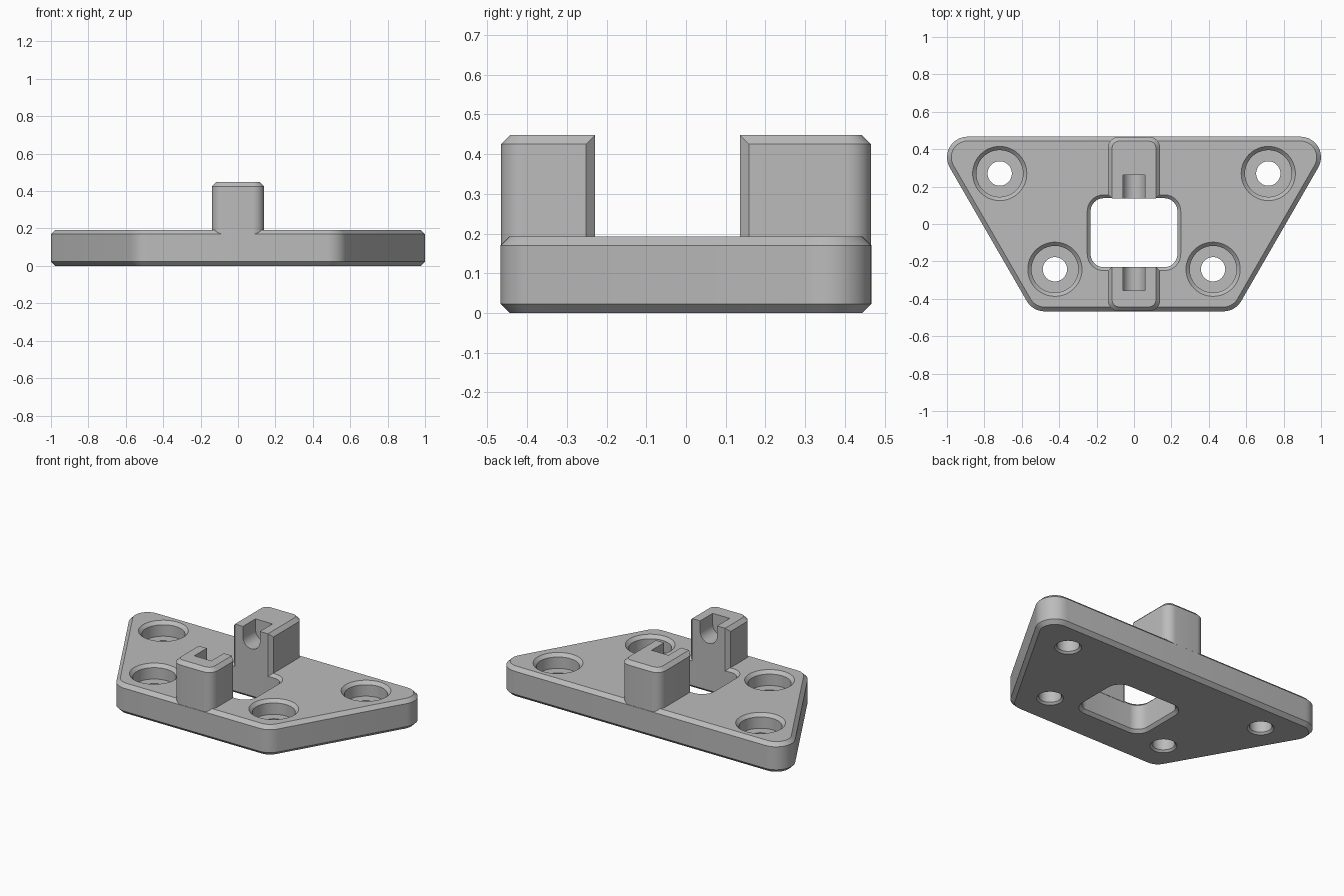
import bpy
import bmesh
from math import cos, sin, radians

if "Cube" in bpy.data.objects:
    bpy.data.objects.remove(bpy.data.objects["Cube"], do_unlink=True)

GREY = (0.5, 0.5, 0.5, 1.0)
TOP = 0.193        # plate thickness
BEVEL = 0.023      # edge chamfer
HALF_DEPTH = 0.467

grey = bpy.data.materials.new("grey_plastic")
grey.use_nodes = True
grey.diffuse_color = GREY
shader = next(n for n in grey.node_tree.nodes if n.type == "BSDF_PRINCIPLED")
shader.inputs["Base Color"].default_value = GREY
shader.inputs["Roughness"].default_value = 0.6


def arc(cx, cy, r, start, end, steps=10):
    angles = [radians(start + (end - start) * i / steps) for i in range(steps + 1)]
    return [(cx + r * cos(a), cy + r * sin(a)) for a in angles]


def rounded(corners, r):
    """Outline made of corner arcs: (centre x, centre y, start, end)."""
    return [p for cx, cy, a, b in corners for p in arc(cx, cy, r, a, b)]


def loft(name, rings):
    """Closed solid through a stack of (z, outline) rings."""
    bm = bmesh.new()
    loops = [[bm.verts.new((x, y, z)) for x, y in outline] for z, outline in rings]
    n = len(loops[0])
    for low, high in zip(loops, loops[1:]):
        for i in range(n):
            j = (i + 1) % n
            bm.faces.new((low[i], low[j], high[j], high[i]))
    bm.faces.new(loops[0][::-1])
    bm.faces.new(loops[-1])
    bmesh.ops.remove_doubles(bm, verts=bm.verts, dist=1e-5)
    bmesh.ops.recalc_face_normals(bm, faces=bm.faces)
    mesh = bpy.data.meshes.new(name)
    bm.to_mesh(mesh)
    bm.free()
    mesh.materials.append(grey)
    obj = bpy.data.objects.new(name, mesh)
    bpy.context.collection.objects.link(obj)
    return obj


def activate(obj):
    bpy.ops.object.select_all(action="DESELECT")
    obj.select_set(True)
    bpy.context.view_layer.objects.active = obj


def cut(obj, cutter):
    activate(obj)
    mod = obj.modifiers.new("cut", "BOOLEAN")
    mod.operation = "DIFFERENCE"
    mod.solver = "EXACT"
    mod.object = cutter
    bpy.ops.object.modifier_apply(modifier=mod.name)
    bpy.data.objects.remove(cutter, do_unlink=True)


def finish(obj):
    activate(obj)
    bpy.ops.object.shade_smooth_by_angle(angle=radians(25))


# Base plate: rounded trapezoid, chamfered top and bottom
R = 0.11
plate_corners = [(0.89, 0.357, -30, 90), (-0.89, 0.357, 90, 210),
                 (-0.478, -0.357, 210, 270), (0.478, -0.357, 270, 330)]
plate = loft("base_plate", [
    (0, rounded(plate_corners, R - BEVEL)),
    (BEVEL, rounded(plate_corners, R)),
    (TOP - BEVEL, rounded(plate_corners, R)),
    (TOP, rounded(plate_corners, R - BEVEL))])

# Central window with chamfered rims
W, C, OVER = 0.07, 0.018, 0.02
window_corners = [(0.162, 0.068, 0, 90), (-0.162, 0.068, 90, 180),
                  (-0.162, -0.161, 180, 270), (0.162, -0.161, 270, 360)]
cut(plate, loft("window_cutter", [
    (-OVER, rounded(window_corners, W + C + OVER)),
    (C, rounded(window_corners, W)),
    (TOP - C, rounded(window_corners, W)),
    (TOP + OVER, rounded(window_corners, W + C + OVER))]))

# Counterbored screw holes
hole_profile = [(-0.02, 0.097), (0.012, 0.065), (0.1, 0.065),
                (0.1, 0.125), (TOP - 0.02, 0.125), (TOP + 0.02, 0.165)]
for side in (1, -1):
    for x, y in ((0.718, 0.27), (0.423, -0.242)):
        rings = [(z, arc(side * x, y, r, 0, 360, 48)[:-1]) for z, r in hole_profile]
        cut(plate, loft("hole_cutter", rings))
finish(plate)


# Upright posts, each with a round-bottomed slot open to the top
def post_outline(side, inner, inset):
    w, r, c = 0.14 - inset, 0.06 - inset, BEVEL - inset
    cx, cy = 0.08, HALF_DEPTH - 0.001 - 0.06
    pts = [(w, inner + c)] + arc(cx, cy, r, 0, 90) + arc(-cx, cy, r, 90, 180)
    pts += [(-w, inner + c), (-w + c, inner), (w - c, inner)]
    return [(x, side * y) for x, y in pts]


def slot_cutter(side, inner):
    profile = arc(0, 0.38, 0.06, 180, 360, 20) + [(0.06, 0.6), (-0.06, 0.6)]
    # Loft along z, then turn the stack so it runs along y
    cutter = loft("slot_cutter", [(inner - 0.05, profile), (inner + 0.127, profile)])
    for v in cutter.data.vertices:
        x, y, z = v.co
        v.co = (x, side * z, y)
    if side > 0:
        cutter.data.flip_normals()
    return cutter


for name, side, inner in (("back_post", 1, 0.136), ("front_post", -1, 0.229)):
    post = loft(name, [
        (TOP - BEVEL, post_outline(side, inner, 0)),
        (0.448 - BEVEL, post_outline(side, inner, 0)),
        (0.448, post_outline(side, inner, BEVEL))])
    cut(post, slot_cutter(side, inner))
    finish(post)
